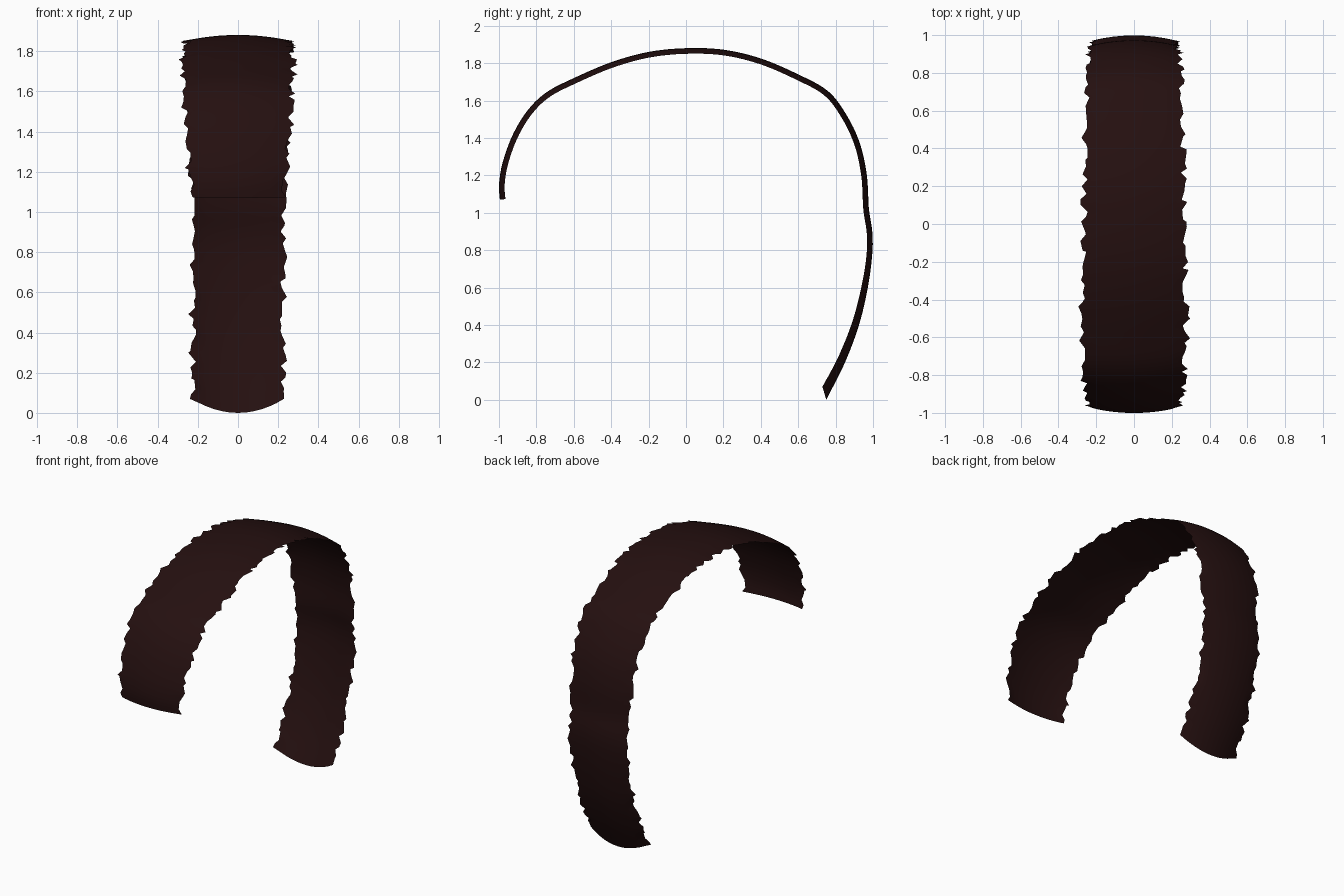
import bpy, bmesh, math, random
from mathutils import Vector

if "Cube" in bpy.data.objects:
    bpy.data.objects.remove(bpy.data.objects["Cube"])

random.seed(7)

# Centre line of the band (y, z, half width), front end over the crown to the back end
PATH = [(-.995, 1.07, .235), (-1.0, 1.15, .24), (-.98, 1.27, .25), (-.925, 1.42, .26),
        (-.845, 1.55, .27), (-.745, 1.645, .275), (-.6, 1.72, .28), (-.4, 1.805, .28),
        (-.2, 1.86, .275), (0, 1.88, .268), (.2, 1.872, .265), (.4, 1.825, .262),
        (.6, 1.74, .26), (.76, 1.65, .255), (.86, 1.52, .25), (.93, 1.37, .245),
        (.967, 1.2, .24), (.978, 1.02, .235), (.996, .9, .232), (.996, .78, .23),
        (.972, .6, .23), (.925, .4, .23), (.85, .2, .23), (.75, 0, .23)]
ROWS, COLS = 120, 12


def smooth_path(points, count):
    """Catmull-Rom curve sampled at count even steps."""
    p = [Vector(q) for q in points]
    p = [2 * p[0] - p[1]] + p + [2 * p[-1] - p[-2]]
    fine = []
    for i in range(1, len(p) - 2):
        a, b, c, d = p[i - 1:i + 3]
        for k in range(20):
            t = k / 20
            fine.append(.5 * (2 * b + (c - a) * t + (2 * a - 5 * b + 4 * c - d) * t * t
                              + (3 * b - a - 3 * c + d) * t ** 3))
    fine.append(p[-2])
    dist = [0]
    for a, b in zip(fine, fine[1:]):
        dist.append(dist[-1] + (b - a).xy.length)
    out, j = [], 0
    for i in range(count):
        s = dist[-1] * i / (count - 1)
        while j < len(fine) - 2 and dist[j + 1] < s:
            j += 1
        out.append(fine[j].lerp(fine[j + 1], (s - dist[j]) / (dist[j + 1] - dist[j])))
    return out


line = smooth_path(PATH, ROWS)
bm = bmesh.new()
grid = []
for i, p in enumerate(line):
    tan = (line[min(i + 1, ROWS - 1)] - line[max(i - 1, 0)]).xy.normalized()
    inward = Vector((tan.y, -tan.x))
    f = i / (ROWS - 1)
    back = max(0, (f - .8) / .2)          # the back end is rounded and more arched
    sag = .03 + .02 * back
    # ragged side edges
    rag = {s: (random.uniform(-.022, .018), random.uniform(-.014, .014)) for s in (-1, 1)}
    row = []
    for c in range(COLS + 1):
        u = 2 * c / COLS - 1
        x, along = u * p.z, -.053 * back * u * u
        if abs(u) == 1:
            dx, slide = rag[int(u)]
            x += u * dx
            if 0 < i < ROWS - 1:
                along += slide
        q = p.xy + inward * sag * u * u + tan * along
        row.append(bm.verts.new((x, q.x, q.y)))
    grid.append(row)
for a, b in zip(grid, grid[1:]):
    for c in range(COLS):
        bm.faces.new((a[c], a[c + 1], b[c + 1], b[c]))
bmesh.ops.recalc_face_normals(bm, faces=bm.faces)
bm.faces.ensure_lookup_table()
top = max(bm.faces, key=lambda f: f.calc_center_median().z)
if top.normal.z < 0:
    bmesh.ops.reverse_faces(bm, faces=bm.faces)

# Ragged curved band
mesh = bpy.data.meshes.new("ragged_band")
bm.to_mesh(mesh)
bm.free()
band = bpy.data.objects.new("ragged_band", mesh)
bpy.context.collection.objects.link(band)
mat = bpy.data.materials.new("dark_maroon")
mat.diffuse_color = (.018, .005, .005, 1)
mat.use_nodes = True
mat.node_tree.nodes["Principled BSDF"].inputs["Base Color"].default_value = mat.diffuse_color
mesh.materials.append(mat)
bpy.context.view_layer.objects.active = band
band.select_set(True)
bpy.ops.object.shade_smooth_by_angle(angle=math.radians(40))
